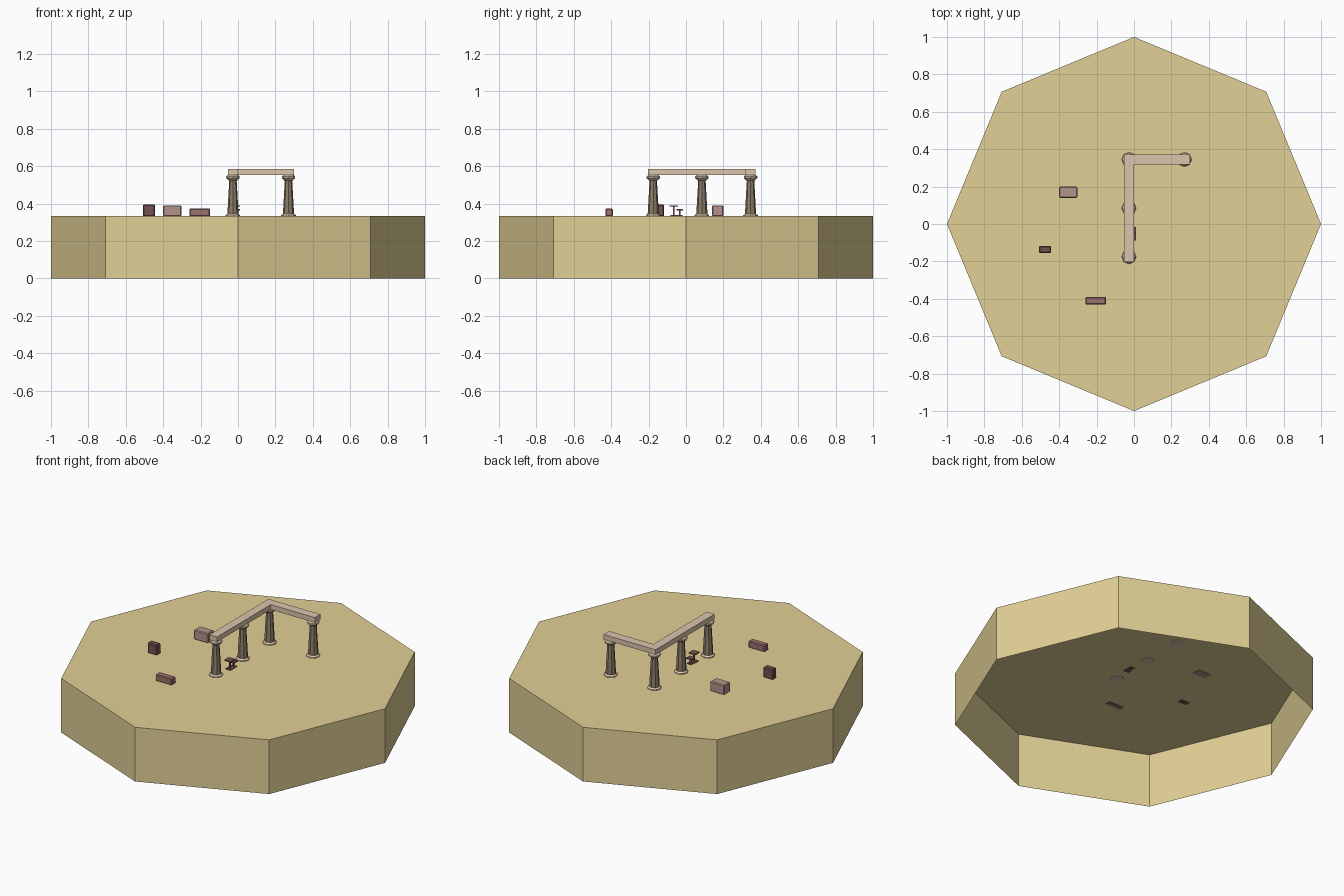
import bpy, bmesh
from math import cos, sin, pi

if "Cube" in bpy.data.objects:
    bpy.data.objects.remove(bpy.data.objects["Cube"])

GROUND = 0.333


def paint(name, rgb):
    m = bpy.data.materials.new(name)
    m.diffuse_color = (*[c ** 2.2 for c in rgb], 1)
    m.use_nodes = True
    m.node_tree.nodes["Principled BSDF"].inputs["Base Color"].default_value = m.diffuse_color
    return m


sand = paint("sand", (0.88, 0.81, 0.58))
stone = paint("pale_stone", (0.85, 0.77, 0.67))
shaft_mat = paint("weathered_stone", (0.55, 0.49, 0.41))
pink = paint("pink_block", (0.70, 0.57, 0.54))
rose = paint("rose_block", (0.60, 0.44, 0.42))
dark = paint("dark_block", (0.46, 0.32, 0.32))


def finish(bm, name, mat):
    bmesh.ops.recalc_face_normals(bm, faces=bm.faces)
    me = bpy.data.meshes.new(name)
    bm.to_mesh(me)
    bm.free()
    me.materials.append(mat)
    ob = bpy.data.objects.new(name, me)
    bpy.context.collection.objects.link(ob)
    return ob


def prism(name, pts, z0, z1, mat, bottom=True):
    bm = bmesh.new()
    lo = [bm.verts.new((x, y, z0)) for x, y in pts]
    hi = [bm.verts.new((x, y, z1)) for x, y in pts]
    n = len(pts)
    for i in range(n):
        j = (i + 1) % n
        bm.faces.new((lo[i], lo[j], hi[j], hi[i]))
    bm.faces.new(hi)
    if bottom:
        bm.faces.new(lo[::-1])
    return finish(bm, name, mat)


def box(name, x0, x1, y0, y1, z0, z1, mat, bevel=0):
    ob = prism(name, [(x0, y0), (x1, y0), (x1, y1), (x0, y1)], z0, z1, mat)
    if bevel:
        b = ob.modifiers.new("bevel", 'BEVEL')
        b.width, b.segments = bevel, 1
    return ob


def lathe(name, x, y, profile, mat, sides=8):
    bm = bmesh.new()
    rings = [[bm.verts.new((x + r * cos(2 * pi * i / sides),
                            y + r * sin(2 * pi * i / sides), z))
              for i in range(sides)] for r, z in profile]
    for a, b in zip(rings, rings[1:]):
        for i in range(sides):
            j = (i + 1) % sides
            bm.faces.new((a[i], a[j], b[j], b[i]))
    bm.faces.new(rings[0][::-1])
    bm.faces.new(rings[-1])
    return finish(bm, name, mat)


# Octagonal sand slab, open underneath
prism("sand_ground", [(cos(i * pi / 4), sin(i * pi / 4)) for i in range(8)],
      0, GROUND, sand, bottom=False)

# Four columns: base, tapered shaft, flared capital
for x, y in [(-0.027, 0.345), (0.27, 0.345), (-0.027, 0.085), (-0.027, -0.175)]:
    lathe("column_base", x, y, [(0.039, 0.331), (0.039, 0.338), (0.030, 0.346)], stone)
    lathe("column_shaft", x, y, [(0.030, 0.343), (0.020, 0.520), (0.022, 0.530)], shaft_mat)
    lathe("column_capital", x, y,
          [(0.020, 0.522), (0.036, 0.536), (0.036, 0.544), (0.026, 0.554)], stone)

# L-shaped lintel on top
prism("lintel", [(-0.053, -0.203), (0.0, -0.203), (0.0, 0.318), (0.30, 0.318),
                 (0.30, 0.372), (-0.053, 0.372)], 0.553, 0.584, stone)

# Fallen stone blocks
box("block_large", -0.40, -0.303, 0.14, 0.20, 0.331, 0.391, pink, 0.005)
box("block_tall", -0.508, -0.443, -0.155, -0.117, 0.331, 0.396, dark, 0.005)
box("block_long", -0.26, -0.149, -0.431, -0.391, 0.331, 0.373, rose, 0.005)


# Small pedestals beside the column: foot, stem and top
def pedestal(name, x, y, r, h):
    box(name + "_foot", x - r * .8, x + r * .8, y - r * .8, y + r * .8,
        0.331, 0.338, dark)
    box(name + "_stem", x - .004, x + .004, y - .004, y + .004, 0.337, h - .005, dark)
    box(name + "_top", x - r, x + r, y - r, y + r, h - .006, h, dark)


pedestal("table", -0.010, -0.065, 0.022, 0.391)
pedestal("stool", -0.008, -0.033, 0.018, 0.370)
